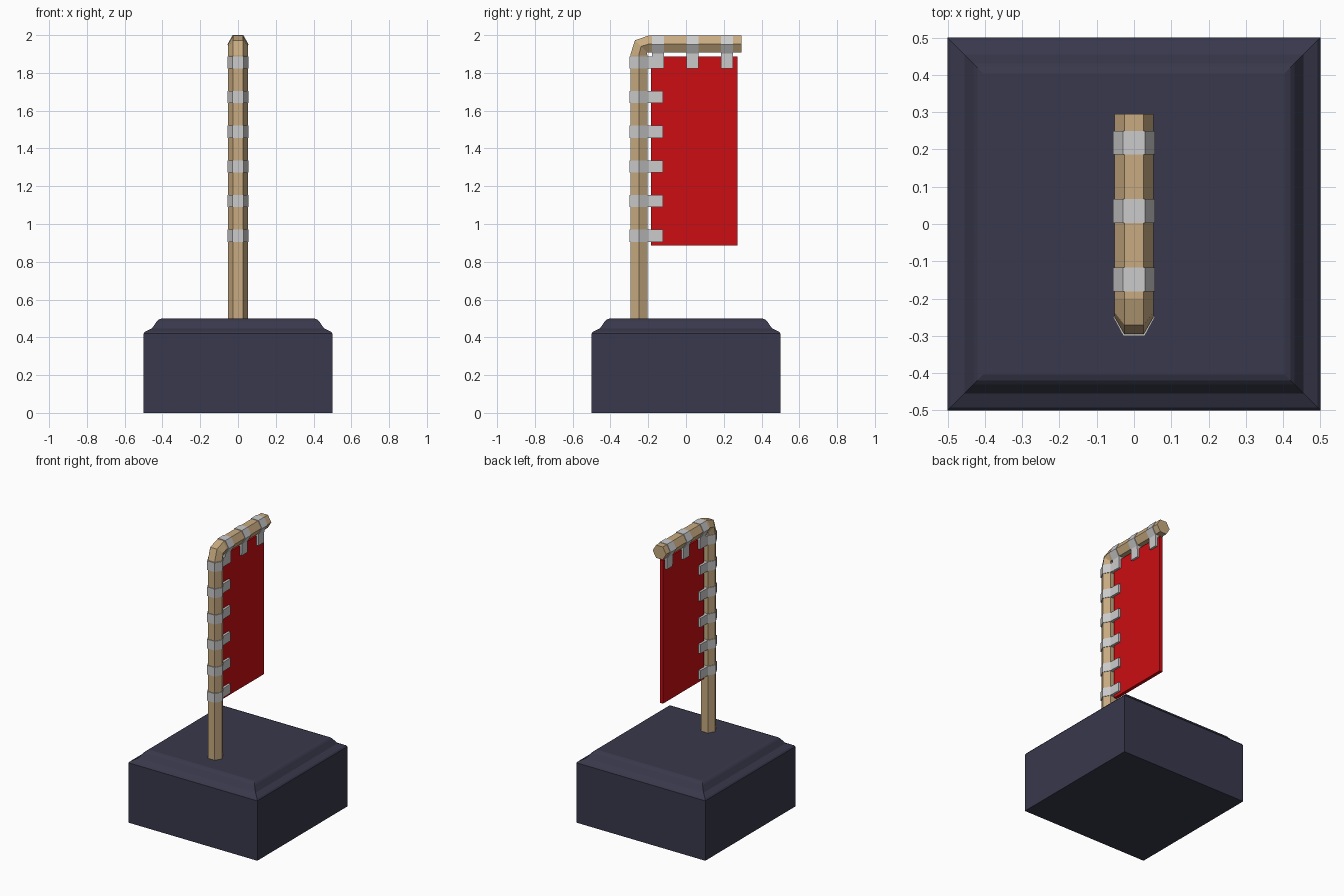
import bpy
from mathutils import Vector

if "Cube" in bpy.data.objects:
    bpy.data.objects.remove(bpy.data.objects["Cube"])


def material(name, rgb):
    m = bpy.data.materials.new(name)
    m.diffuse_color = (*rgb, 1)
    m.use_nodes = True
    m.node_tree.nodes["Principled BSDF"].inputs["Base Color"].default_value = m.diffuse_color
    return m


def loft(name, rings, mat=None):
    """Join equal-sized rings of points with quads and cap both ends."""
    n = len(rings[0])
    verts = [p for ring in rings for p in ring]
    faces = [(r * n + i, r * n + (i + 1) % n, (r + 1) * n + (i + 1) % n, (r + 1) * n + i)
             for r in range(len(rings) - 1) for i in range(n)]
    faces += [tuple(reversed(range(n))), tuple(range(len(verts) - n, len(verts)))]
    mesh = bpy.data.meshes.new(name)
    mesh.from_pydata(verts, [], faces)
    ob = bpy.data.objects.new(name, mesh)
    bpy.context.collection.objects.link(ob)
    if mat:
        mesh.materials.append(mat)
    # consistent outward normals
    bpy.context.view_layer.objects.active = ob
    ob.select_set(True)
    bpy.ops.object.mode_set(mode='EDIT')
    bpy.ops.mesh.select_all(action='SELECT')
    bpy.ops.mesh.normals_make_consistent(inside=False)
    bpy.ops.object.mode_set(mode='OBJECT')
    ob.select_set(False)
    return ob


stone = material("dark_stone", (0.04, 0.04, 0.072))
wood = material("wood", (0.58, 0.41, 0.22))
cloth = material("red_cloth", (0.6, 0.004, 0.006))

# Square plinth with a moulded top edge: (half width, height)
profile = [(0.5, 0), (0.5, 0.42), (0.492, 0.43), (0.455, 0.448),
           (0.43, 0.485), (0.42, 0.494), (0.403, 0.5)]
loft("plinth", [[(-w, -w, z), (w, -w, z), (w, w, z), (-w, w, z)] for w, z in profile], stone)

# Hexagonal pole bent into a crossbar: path in (y, z), with the outward side normal
path = [((-0.25, 0.5), (-1, 0)), ((-0.25, 1.895), (-1, 0)),
        ((-0.238, 1.94), (-0.72, 0.72)), ((-0.2, 1.952), (0, 1)), ((0.295, 1.952), (0, 1))]
hexagon = [(0.052, 0), (0.026, 0.045), (-0.026, 0.045),
           (-0.052, 0), (-0.026, -0.045), (0.026, -0.045)]
loft("pole", [[(u, c[0] + n[0] * v, c[1] + n[1] * v) for u, v in hexagon] for c, n in path], wood)

# Hanging banner
loft("banner", [[(x, -0.185, 0.885), (x, 0.272, 0.885), (x, 0.272, 1.888), (x, -0.185, 1.888)]
                for x in (-0.012, 0.012)], cloth)

# Straps wrap the pole and grip the banner: (x, distance from pole axis towards the banner)
half = [(0.029, -0.05), (0.056, 0), (0.029, 0.048), (0.027, 0.128)]
outline = half + [(-x, d) for x, d in reversed(half)]


def strap(name, axis_point, toward, along, width=0.064):
    c, t, a = Vector(axis_point), Vector(toward), Vector(along)
    loft(name, [[Vector((x, 0, 0)) + c + t * d + a * s for x, d in outline]
                for s in (-width / 2, width / 2)])


for i in range(6):
    strap(f"pole_strap_{i + 1}", (0, -0.25, 0.938 + 0.1834 * i), (0, 1, 0), (0, 0, 1))
for i in range(3):
    strap(f"crossbar_strap_{i + 1}", (0, -0.149 + 0.1835 * i, 1.95), (0, 0, -1), (0, 1, 0))
